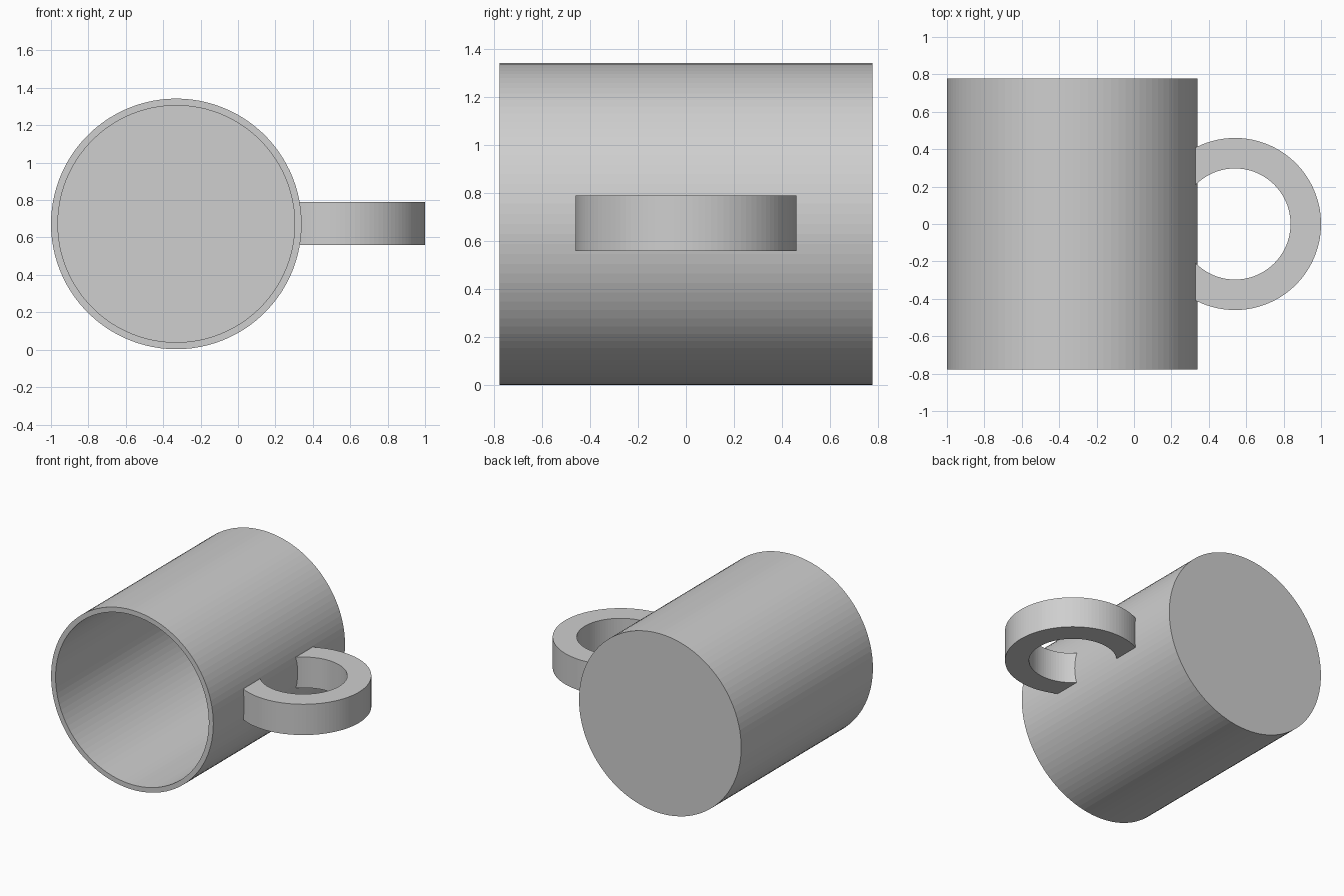
import bpy, bmesh, math

if "Cube" in bpy.data.objects:
    bpy.data.objects.remove(bpy.data.objects["Cube"])

# Main dimensions
CX, CZ = -0.33, 0.6725           # mug axis (runs along y)
R_OUT, R_IN = 0.67, 0.633        # mug wall radii
Y_OPEN, Y_BACK, FLOOR = -0.777, 0.777, 0.04
HX, H_OUT, H_IN = 0.54, 0.46, 0.297   # handle ring
H_BOTTOM, H_TOP = 0.56, 0.79
CUT_X = 0.318                    # handle ends buried inside the mug wall
SIDES = 100

grey = bpy.data.materials.new("grey")
grey.diffuse_color = (0.62, 0.62, 0.62, 1)
grey.use_nodes = True
grey.node_tree.nodes["Principled BSDF"].inputs["Base Color"].default_value = grey.diffuse_color


def finish(name, bm):
    bmesh.ops.recalc_face_normals(bm, faces=bm.faces)
    mesh = bpy.data.meshes.new(name)
    bm.to_mesh(mesh)
    bm.free()
    mesh.materials.append(grey)
    obj = bpy.data.objects.new(name, mesh)
    bpy.context.collection.objects.link(obj)
    return obj


# Mug body: outer base, outer wall, rim, bore and inner floor
bm = bmesh.new()
rings = []
for r, y in [(R_OUT, Y_BACK), (R_OUT, Y_OPEN), (R_IN, Y_OPEN), (R_IN, Y_BACK - FLOOR)]:
    rings.append([bm.verts.new((CX + r * math.cos(a), y, CZ + r * math.sin(a)))
                  for a in (2 * math.pi * i / SIDES for i in range(SIDES))])
for a, b in zip(rings, rings[1:]):
    for i in range(SIDES):
        j = (i + 1) % SIDES
        bm.faces.new((a[i], a[j], b[j], b[i]))
bm.faces.new(rings[0])
bm.faces.new(rings[-1])
finish("mug_body", bm)

# Handle: open ring whose two ends stop inside the mug wall
bm = bmesh.new()
N = 72


def arc(r, z):
    end = math.acos((CUT_X - HX) / r)
    return [bm.verts.new((HX + r * math.cos(a), r * math.sin(a), z))
            for a in (end * (2 * i / N - 1) for i in range(N + 1))]


loops = [arc(H_OUT, H_BOTTOM), arc(H_OUT, H_TOP), arc(H_IN, H_TOP), arc(H_IN, H_BOTTOM)]
for k in range(4):
    a, b = loops[k], loops[(k + 1) % 4]
    for i in range(N):
        bm.faces.new((a[i], a[i + 1], b[i + 1], b[i]))
for i in (0, N):
    bm.faces.new([loop[i] for loop in loops])
finish("handle", bm)
